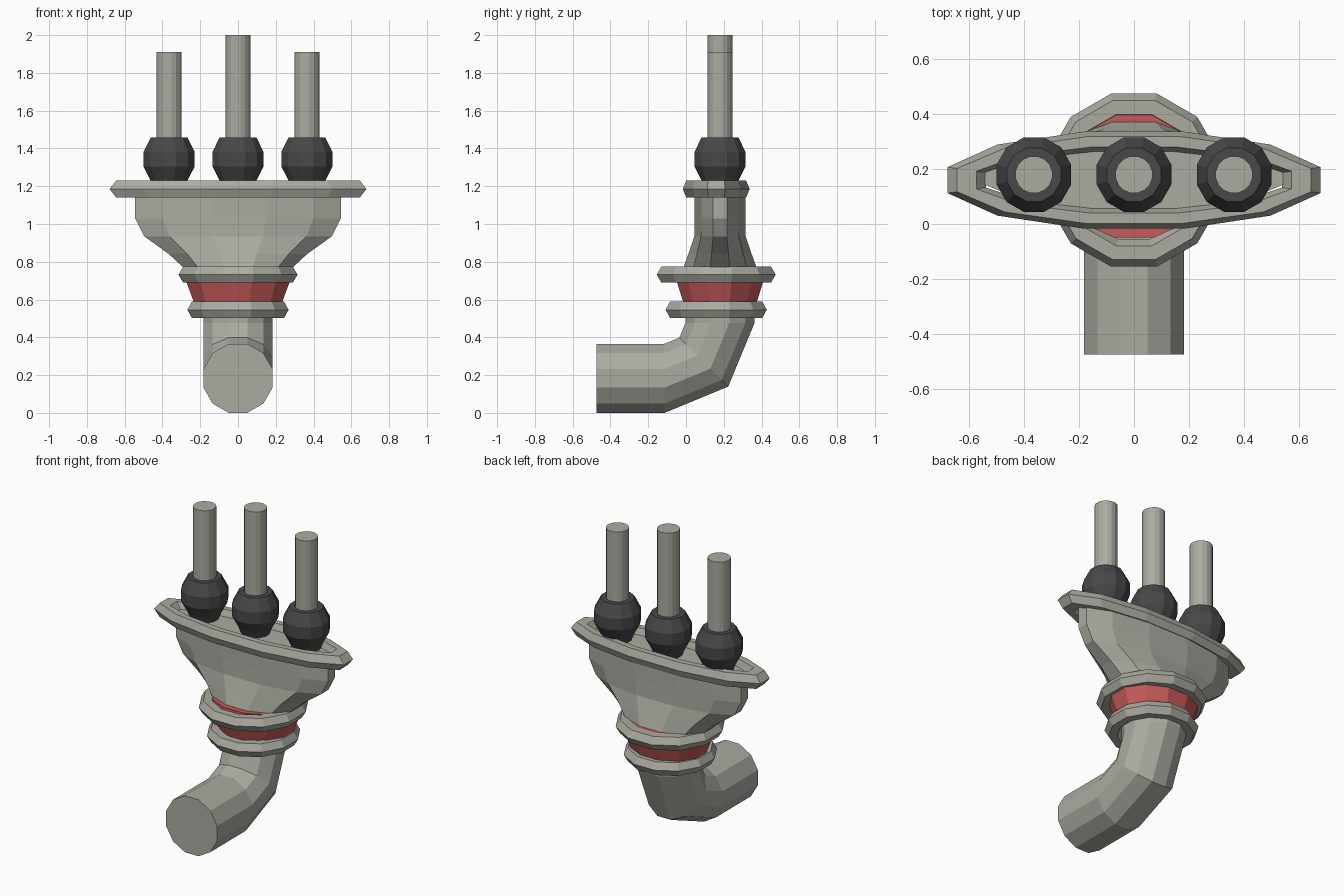
import bpy, bmesh, math
from mathutils import Vector

if "Cube" in bpy.data.objects:
    bpy.data.objects.remove(bpy.data.objects["Cube"])


def material(name, rgb):
    m = bpy.data.materials.new(name)
    m.diffuse_color = (*rgb, 1)
    m.use_nodes = True
    m.node_tree.nodes["Principled BSDF"].inputs["Base Color"].default_value = m.diffuse_color
    return m


GREY = material("warm_grey", (0.41, 0.41, 0.365))
DARK = material("rubber_dark", (0.065, 0.065, 0.068))
RED = material("band_red", (0.56, 0.105, 0.10))


def ring(rx, ry, cx, cy, z, n=12):
    """Horizontal n-gon with flats on the axes; rx, ry measure to the flats."""
    k = 1 / math.cos(math.pi / n)
    return [Vector((cx + rx * k * math.cos((i + .5) * 2 * math.pi / n),
                    cy + ry * k * math.sin((i + .5) * 2 * math.pi / n), z)) for i in range(n)]


def loft(name, rings, mat, closed=False):
    """Skin a list of rings; cap the ends, or join last to first if closed."""
    bm = bmesh.new()
    rows = [[bm.verts.new(p) for p in r] for r in rings]
    n = len(rows[0])
    pairs = list(zip(rows, rows[1:]))
    if closed:
        pairs.append((rows[-1], rows[0]))
    else:
        bm.faces.new(rows[0])
        bm.faces.new(rows[-1])
    for a, b in pairs:
        for i in range(n):
            j = (i + 1) % n
            bm.faces.new((a[i], a[j], b[j], b[i]))
    bmesh.ops.recalc_face_normals(bm, faces=bm.faces)
    me = bpy.data.meshes.new(name)
    bm.to_mesh(me)
    bm.free()
    me.materials.append(mat)
    ob = bpy.data.objects.new(name, me)
    bpy.context.collection.objects.link(ob)
    return ob


def collar(name, rx, ry, z, h, tx, ty):
    """Hexagonal-section ring: outer half sizes, height, section widths."""
    prof = [(0, 0), (.25, .5), (.75, .5), (1, 0), (.75, -.5), (.25, -.5)]
    loft(name, [ring(rx - tx * u, ry - ty * u, 0, .16, z + h * v) for u, v in prof], GREY, True)


Y = .18  # axis of the upright parts

# Elbow pipe: straight run from the front, two-step bend, then upright
R, BEND, CY, CZ = .183, .293, -.113, .476
path = [(-.475, CZ - BEND, 0)]
for a in (0, 45, 90):
    t = math.radians(a)
    path.append((CY + BEND * math.sin(t), CZ - BEND * math.cos(t), t))
path.append((Y, .62, math.pi / 2))
section = ring(R, R, 0, 0, 0)
loft("elbow_pipe", [[Vector((p.x, y - p.y * math.sin(t), z + p.y * math.cos(t)))
                     for p in section] for y, z, t in path], GREY)

# Red tapered band between the two collars
loft("red_band", [ring(.225, .185, 0, Y, .55), ring(.235, .196, 0, Y, .59),
                  ring(.272, .227, 0, Y, .69), ring(.28, .229, 0, Y, .772)], RED)

# Collars and the long top flange
collar("lower_collar", .268, .268, .546, .086, .095, .095)
collar("upper_collar", .315, .315, .732, .086, .10, .10)
collar("top_flange", .68, .177, 1.185, .09, .14, .075)

# Flattened funnel body, widening in x while narrowing in y
loft("funnel_body", [ring(rx, ry, 0, Y, z) for rx, ry, z in (
    (.27, .20, .72), (.29, .193, .77), (.365, .168, .84), (.497, .136, .935),
    (.545, .134, 1.03), (.545, .134, 1.14), (.545, .134, 1.19))], GREY)

# Three rubber boots with upright rods
for label, x, top in (("left", -.365, 1.91), ("middle", 0, 2.0), ("right", .365, 1.91)):
    loft(label + "_boot", [ring(r, r, x, Y, z) for r, z in (
        (.075, 1.17), (.10, 1.235), (.136, 1.305), (.136, 1.38), (.098, 1.457), (.07, 1.457))], DARK)
    loft(label + "_rod", [ring(.067, .067, x, Y, z, 16) for z in (1.3, top)], GREY)
